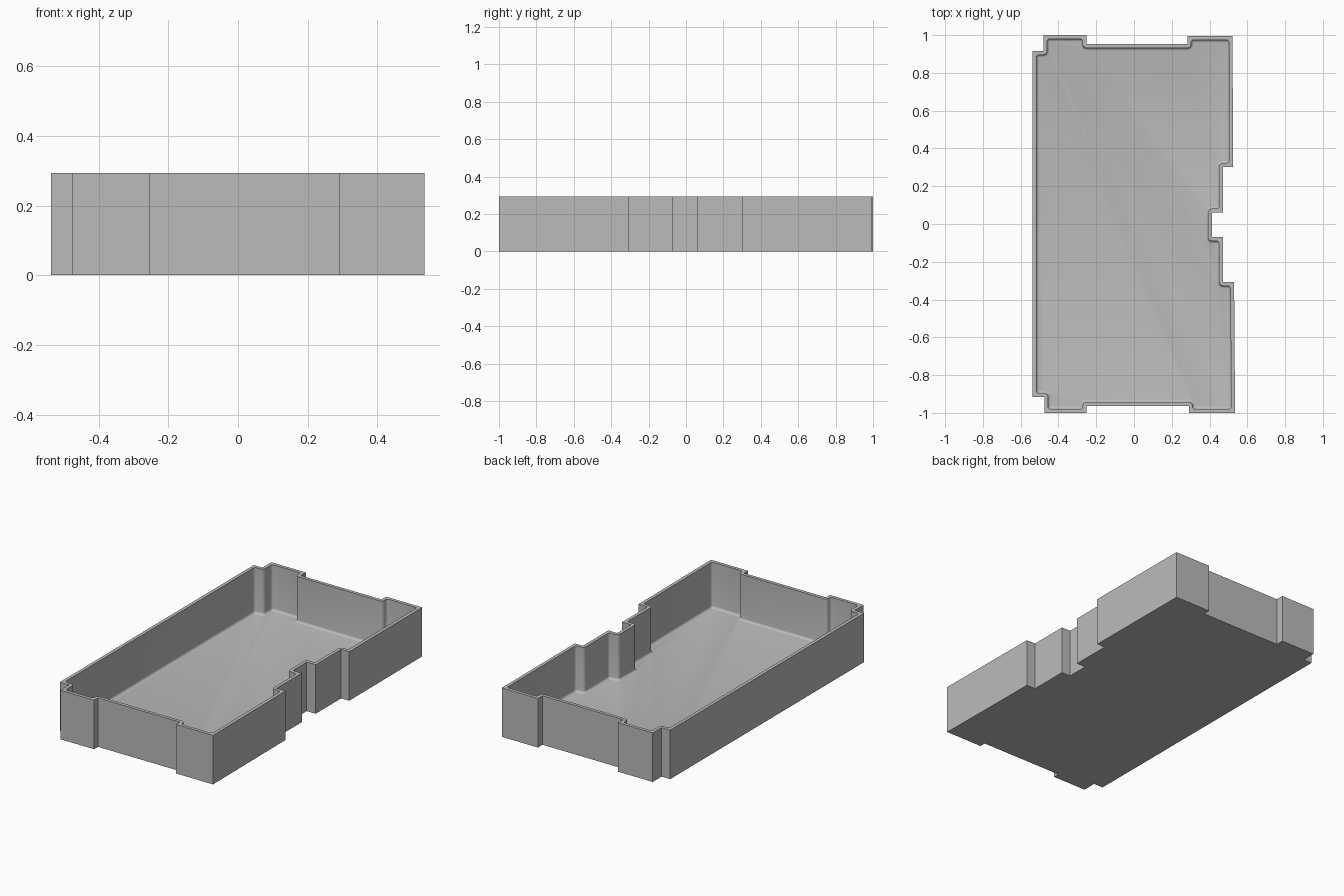
import bpy, bmesh, math
from mathutils import Vector

cube = bpy.data.objects.get("Cube")
if cube:
    bpy.data.objects.remove(cube, do_unlink=True)

HEIGHT = 0.293
WALL = 0.02       # wall thickness
FLOOR = 0.02      # floor thickness
CORNER = 0.015    # inner corner radius
FILLET = 0.014    # radius where walls meet the floor
STEPS = 4

# Outer plan, counter-clockwise from the front left corner
plan = [Vector(p) for p in (
    (-0.475, -1), (-0.252, -1), (-0.252, -0.963), (0.29, -0.963),
    (0.29, -1), (0.535, -1), (0.53, -0.307), (0.471, -0.307),
    (0.471, -0.07), (0.412, -0.07), (0.412, 0.061), (0.471, 0.061),
    (0.471, 0.302), (0.524, 0.302), (0.522, 0.995), (0.283, 0.995),
    (0.283, 0.952), (-0.252, 0.952), (-0.252, 1), (-0.48, 1),
    (-0.48, 0.916), (-0.537, 0.916), (-0.537, -0.916), (-0.475, -0.916))]
count = len(plan)


def inner_corner(i, offset):
    """Rounded corner points of the plan moved inward by offset."""
    p = plan[i]
    a = (p - plan[i - 1]).normalized()
    b = (plan[(i + 1) % count] - p).normalized()
    na, nb = Vector((-a.y, a.x)), Vector((-b.y, b.x))
    if a.cross(b) > 0:
        reach = WALL + CORNER
        centre = p + (na + nb) * reach / (1 + na.dot(nb))
        radius = offset - reach
    else:
        centre, radius = p, offset
    return [centre + na.slerp(nb, k / STEPS) * radius for k in range(STEPS + 1)]


bm = bmesh.new()


def outer_ring(z):
    return [bm.verts.new((p.x, p.y, z)) for p in plan]


def inner_ring(offset, z):
    return [bm.verts.new((p.x, p.y, z))
            for i in range(count) for p in inner_corner(i, offset)]


def bridge(low, high):
    for i in range(len(low)):
        j = (i + 1) % len(low)
        bm.faces.new((low[i], low[j], high[j], high[i]))


# Outside walls and underside
bottom, top = outer_ring(0), outer_ring(HEIGHT)
bm.faces.new(bottom[::-1])
bridge(bottom, top)

# Flat rim between the sharp outside and the rounded inside
rim = inner_ring(WALL, HEIGHT)
group = STEPS + 1
for i in range(count):
    arc = rim[i * group:(i + 1) * group]
    j = (i + 1) % count
    for k in range(STEPS):
        bm.faces.new((top[i], arc[k + 1], arc[k]))
    bm.faces.new((top[i], top[j], rim[j * group], arc[-1]))

# Inside walls, rounded foot and floor
upper = rim
for k in range(STEPS + 1):
    angle = k / STEPS * math.pi / 2
    lower = inner_ring(WALL + FILLET * (1 - math.cos(angle)),
                       FLOOR + FILLET * (1 - math.sin(angle)))
    bridge(upper, lower)
    upper = lower
bm.faces.new(upper)

mesh = bpy.data.meshes.new("tray")
bm.to_mesh(mesh)
bm.free()
tray = bpy.data.objects.new("tray", mesh)
bpy.context.collection.objects.link(tray)

grey = bpy.data.materials.new("plain_grey")
grey.use_nodes = True
colour = (0.5, 0.5, 0.5, 1)
grey.diffuse_color = colour
grey.node_tree.nodes["Principled BSDF"].inputs["Base Color"].default_value = colour
mesh.materials.append(grey)

bpy.context.view_layer.objects.active = tray
tray.select_set(True)
bpy.ops.object.shade_smooth_by_angle(angle=math.radians(35))
